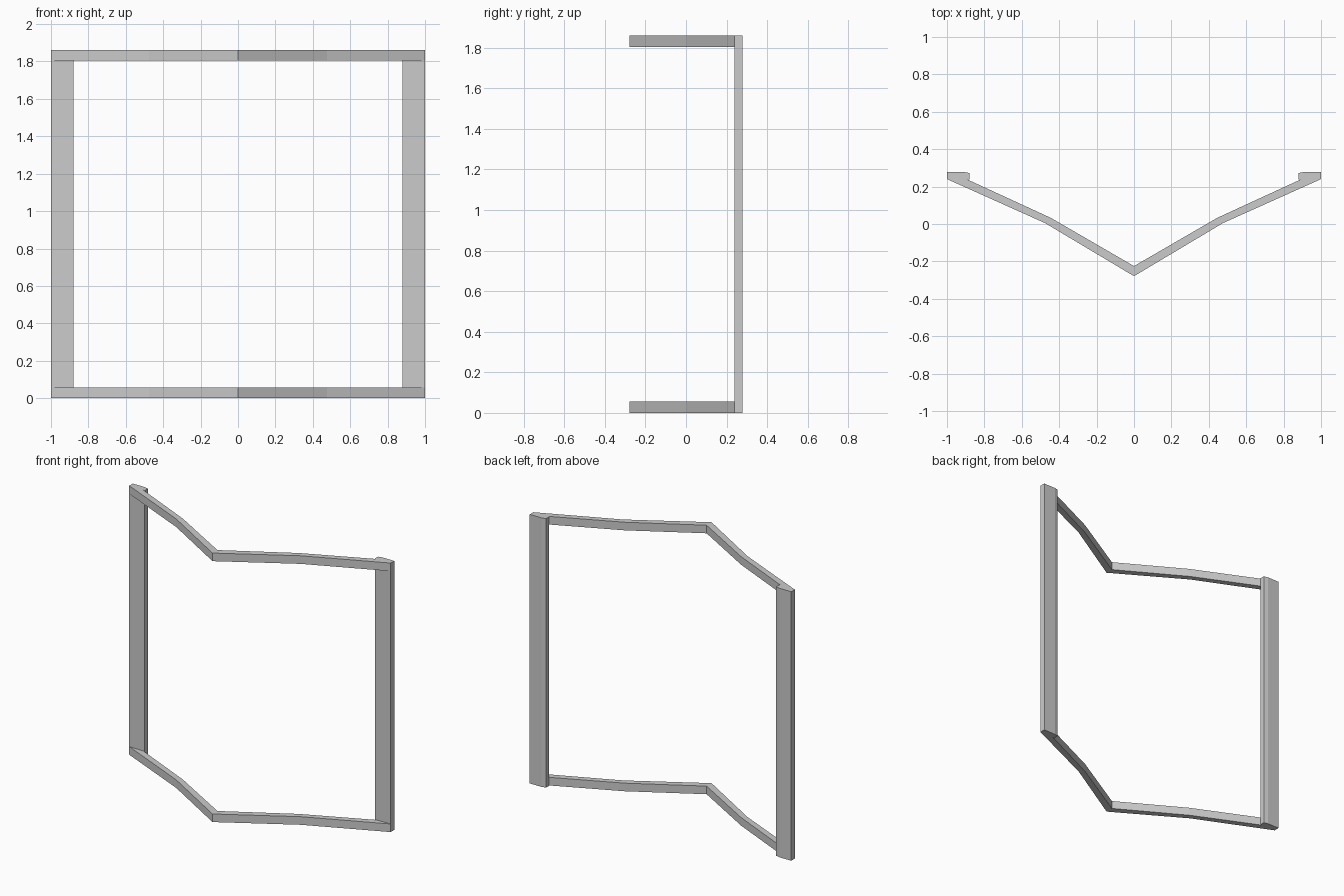
import bpy, bmesh

if "Cube" in bpy.data.objects:
    bpy.data.objects.remove(bpy.data.objects["Cube"])

HEIGHT, RAIL = 1.86, 0.056


def extrude_plan(name, plan, z0, z1):
    """Prism from a plan outline in x, y."""
    bm = bmesh.new()
    face = bm.faces.new([bm.verts.new((x, y, z0)) for x, y in plan])
    top = bmesh.ops.extrude_face_region(bm, geom=[face])["geom"]
    verts = [g for g in top if isinstance(g, bmesh.types.BMVert)]
    bmesh.ops.translate(bm, verts=verts, vec=(0, 0, z1 - z0))
    bmesh.ops.recalc_face_normals(bm, faces=bm.faces[:])
    mesh = bpy.data.meshes.new(name)
    bm.to_mesh(mesh)
    bm.free()
    obj = bpy.data.objects.new(name, mesh)
    bpy.context.collection.objects.link(obj)
    return obj


# Bent rails: front edge out to the left end, back edge in again, then mirrored
front = [(0, -0.279), (-0.476, 0.005), (-1.0, 0.24)]
back = [(-0.98, 0.279), (-0.445, 0.033), (0, -0.225)]
left = front + back
plan = left + [(-x, y) for x, y in reversed(left) if x < 0]
extrude_plan("bottom_rail", plan, 0, RAIL)
extrude_plan("top_rail", plan, HEIGHT - RAIL, HEIGHT)

# Upright posts with a slightly bevelled inner back corner
post = [(1.0, 0.24), (1.0, 0.279), (0.91, 0.279), (0.88, 0.272), (0.88, 0.238)]
for name, side in (("left_post", -1), ("right_post", 1)):
    extrude_plan(name, [(side * x, y) for x, y in post], 0, HEIGHT)
